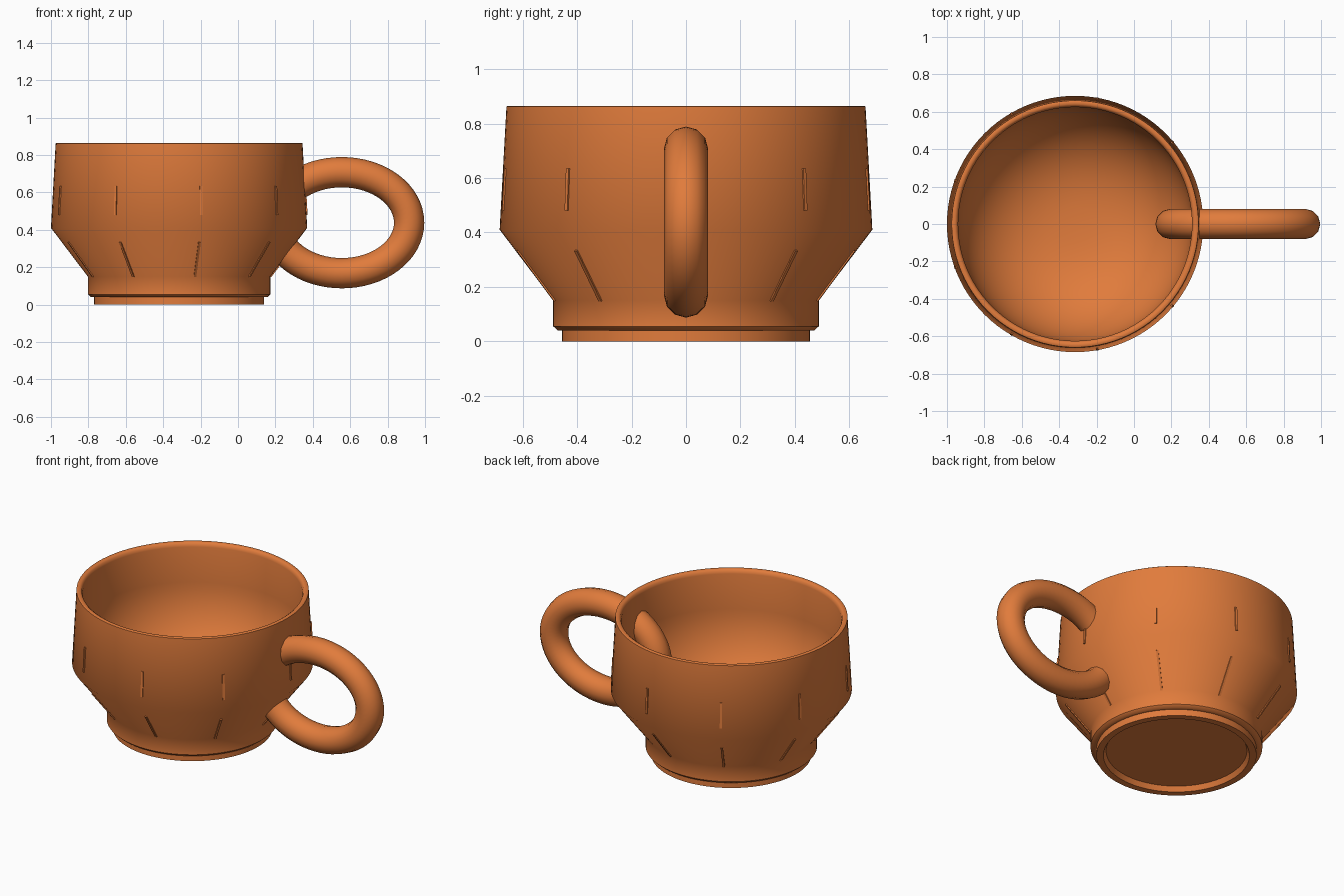
import bpy, bmesh, math
from mathutils import Vector, Matrix

if "Cube" in bpy.data.objects:
    bpy.data.objects.remove(bpy.data.objects["Cube"])

CX = -0.315  # cup axis
clay = bpy.data.materials.new("terracotta")
clay.diffuse_color = (0.75, 0.2, 0.045, 1)
clay.use_nodes = True
clay.node_tree.nodes["Principled BSDF"].inputs["Base Color"].default_value = clay.diffuse_color


def finish(bm, name, angle=45):
    bmesh.ops.recalc_face_normals(bm, faces=bm.faces)
    me = bpy.data.meshes.new(name)
    bm.to_mesh(me)
    bm.free()
    ob = bpy.data.objects.new(name, me)
    bpy.context.collection.objects.link(ob)
    me.materials.append(clay)
    bpy.ops.object.select_all(action='DESELECT')
    ob.select_set(True)
    bpy.context.view_layer.objects.active = ob
    bpy.ops.object.shade_smooth_by_angle(angle=math.radians(angle))
    return ob


# Cup body: one lathed profile from underside centre, up the outside, down the bowl
profile = [(0, .03), (.40, .03), (.415, .0), (.455, 0), (.455, .04), (.472, .04),
           (.488, .055), (.488, .15), (.685, .41), (.66, .862), (.656, .865),
           (.64, .865), (.63, .858), (.625, .84)]
steps = 16
for i in range(steps + 1):
    a = math.pi / 2 * i / steps
    profile.append((.625 * math.cos(a) ** 0.8 if i < steps else 0, .62 - .52 * math.sin(a)))
bm = bmesh.new()
verts = [bm.verts.new((CX + r, 0, z)) for r, z in profile]
edges = [bm.edges.new(p) for p in zip(verts, verts[1:])]
bmesh.ops.spin(bm, geom=verts + edges, cent=(CX, 0, 0), axis=(0, 0, 1),
               angle=math.tau, steps=96)
bmesh.ops.remove_doubles(bm, verts=bm.verts, dist=1e-4)
finish(bm, "cup_body")

# Handle: oval ring of constant thickness, running through the wall
bm = bmesh.new()
n, sides, tube = 64, 12, .081
rings = []
for i in range(n):
    t = math.tau * i / n
    c = Vector((.555 + .36 * math.cos(t), 0, .438 + .27 * math.sin(t)))
    out = Vector((.27 * math.cos(t), 0, .36 * math.sin(t))).normalized()
    ring = []
    for j in range(sides):
        a = math.tau * j / sides
        ring.append(bm.verts.new(c + out * tube * math.cos(a) + Vector((0, tube * math.sin(a), 0))))
    rings.append(ring)
for i in range(n):
    p, q = rings[i], rings[(i + 1) % n]
    for j in range(sides):
        k = (j + 1) % sides
        bm.faces.new((p[j], p[k], q[k], q[j]))
finish(bm, "handle")


# Decorative strokes: slim bars following the wall, nine around in two rows
def strokes(name, low, high):
    bm = bmesh.new()
    low, high = Vector((low[0], 0, low[1])), Vector((high[0], 0, high[1]))
    d = high - low
    tilt = math.atan2(d.x, d.z)
    for i in range(9):
        m = (Matrix.Translation((CX, 0, 0))
             @ Matrix.Rotation(math.radians(40 * i), 4, 'Z')
             @ Matrix.Translation((low + high) / 2)
             @ Matrix.Rotation(tilt, 4, 'Y')
             @ Matrix.Diagonal((.012, .013, d.length, 1)))
        bmesh.ops.create_cube(bm, size=1, matrix=m)
    finish(bm, name, 30)


strokes("upper_strokes", (.681, .48), (.673, .635))
strokes("lower_strokes", (.488, .15), (.627, .335))
